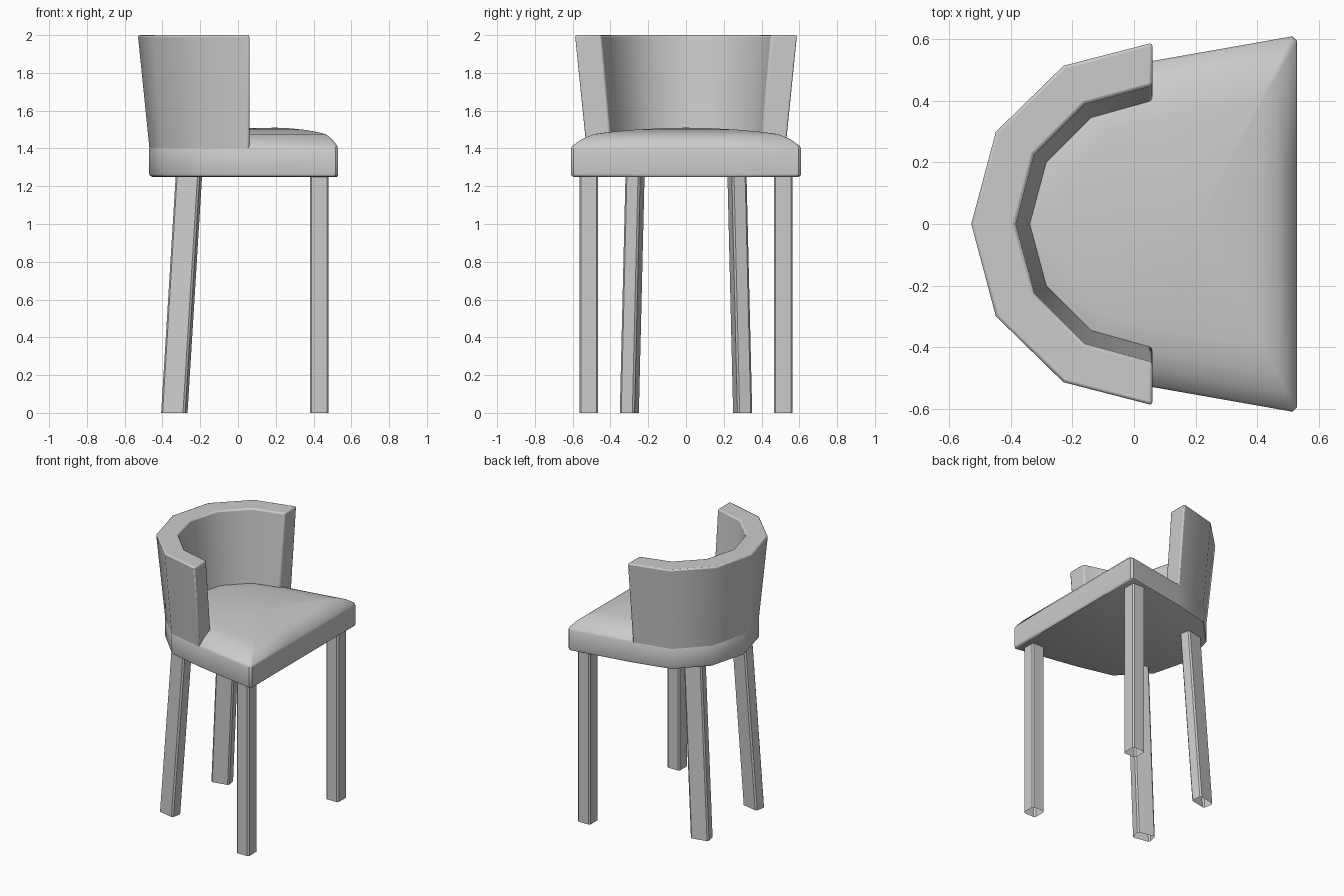
import bpy, bmesh, math

if "Cube" in bpy.data.objects:
    bpy.data.objects.remove(bpy.data.objects["Cube"])


def make_object(name, bm, angle=40):
    bmesh.ops.recalc_face_normals(bm, faces=bm.faces)
    me = bpy.data.meshes.new(name)
    bm.to_mesh(me)
    bm.free()
    ob = bpy.data.objects.new(name, me)
    bpy.context.collection.objects.link(ob)
    bpy.ops.object.select_all(action='DESELECT')
    ob.select_set(True)
    bpy.context.view_layer.objects.active = ob
    bpy.ops.object.shade_smooth_by_angle(angle=math.radians(angle))
    return ob


def bridge(bm, a, b):
    n = len(a)
    for i in range(n):
        j = (i + 1) % n
        bm.faces.new((a[i], a[j], b[j], b[i]))


def mirrored(half):
    """Complete a +y half path that ends on y = 0."""
    return half + [(x, -y) for x, y in reversed(half[:-1])]


# Seat: slab with a rounded rim and a domed top, lofted from scaled outlines
back_outer = [(0.06, 0.53), (-0.21, 0.465), (-0.40, 0.27), (-0.47, 0)]
outline = mirrored([(0.53, 0.2), (0.53, 0.595), (0.515, 0.61)] + back_outer)
cx = 0.2
profile = [(0.978, 1.25), (0.994, 1.255), (1, 1.265), (1, 1.40), (0.985, 1.415),
           (0.9, 1.45), (0.8, 1.476), (0.65, 1.488), (0.45, 1.499), (0.22, 1.507)]
bm = bmesh.new()
rings = [[bm.verts.new((cx + (x - cx) * t, y * t, z)) for x, y in outline]
         for t, z in profile]
for a, b in zip(rings, rings[1:]):
    bridge(bm, a, b)
bm.faces.new(rings[0])
top = bm.verts.new((cx, 0, 1.51))
for i in range(len(outline)):
    bm.faces.new((rings[-1][i - 1], rings[-1][i], top))
make_object("seat", bm)

# Backrest: flared faceted horseshoe, its foot sunk into the seat
low_out = mirrored(back_outer)
low_in = mirrored([(0.06, 0.395), (-0.137, 0.34), (-0.28, 0.197), (-0.333, 0)])
high_out = mirrored([(0.06, 0.59), (-0.23, 0.515), (-0.45, 0.30), (-0.53, 0)])
high_in = mirrored([(0.06, 0.45), (-0.16, 0.39), (-0.325, 0.225), (-0.385, 0)])


def level(bm, low, high, t):
    return [bm.verts.new((a[0] + (b[0] - a[0]) * t, a[1] + (b[1] - a[1]) * t,
                          1.41 + 0.59 * t)) for a, b in zip(low, high)]


bm = bmesh.new()
o0, o1 = (level(bm, low_out, high_out, t) for t in (-0.1, 1))
i0, i1 = (level(bm, low_in, high_in, t) for t in (-0.1, 1))
bridge(bm, o0 + i0[::-1], o1 + i1[::-1])
for k in range(len(o0) - 1):
    bm.faces.new((o1[k], o1[k + 1], i1[k + 1], i1[k]))
    bm.faces.new((o0[k], o0[k + 1], i0[k + 1], i0[k]))
back = make_object("backrest", bm)
bev = back.modifiers.new("soft_edges", 'BEVEL')
bev.width = 0.01
bev.segments = 2
bev.limit_method = 'ANGLE'
bev.angle_limit = math.radians(50)


# Legs: open chamfered tubes running from the floor to the seat
def leg(name, foot, head, sx, sy, turn=0, c=0.01):
    hx, hy = sx / 2, sy / 2
    section = [(hx, hy - c), (hx - c, hy), (c - hx, hy), (-hx, hy - c),
               (-hx, c - hy), (c - hx, -hy), (hx - c, -hy), (hx, c - hy)]
    ca, sa = math.cos(turn), math.sin(turn)
    bm = bmesh.new()
    ends = [[bm.verts.new((px + x * ca - y * sa, py + x * sa + y * ca, z))
             for x, y in section] for (px, py), z in ((foot, 0), (head, 1.255))]
    bridge(bm, *ends)
    make_object(name, bm, 30)


for side, s in (("left", -1), ("right", 1)):
    leg("front_leg_" + side, (0.43, s * 0.515), (0.43, s * 0.515), 0.1, 0.1)
    leg("back_leg_" + side, (-0.337, s * 0.30), (-0.26, s * 0.27),
        0.13, 0.08, s * math.radians(12))
